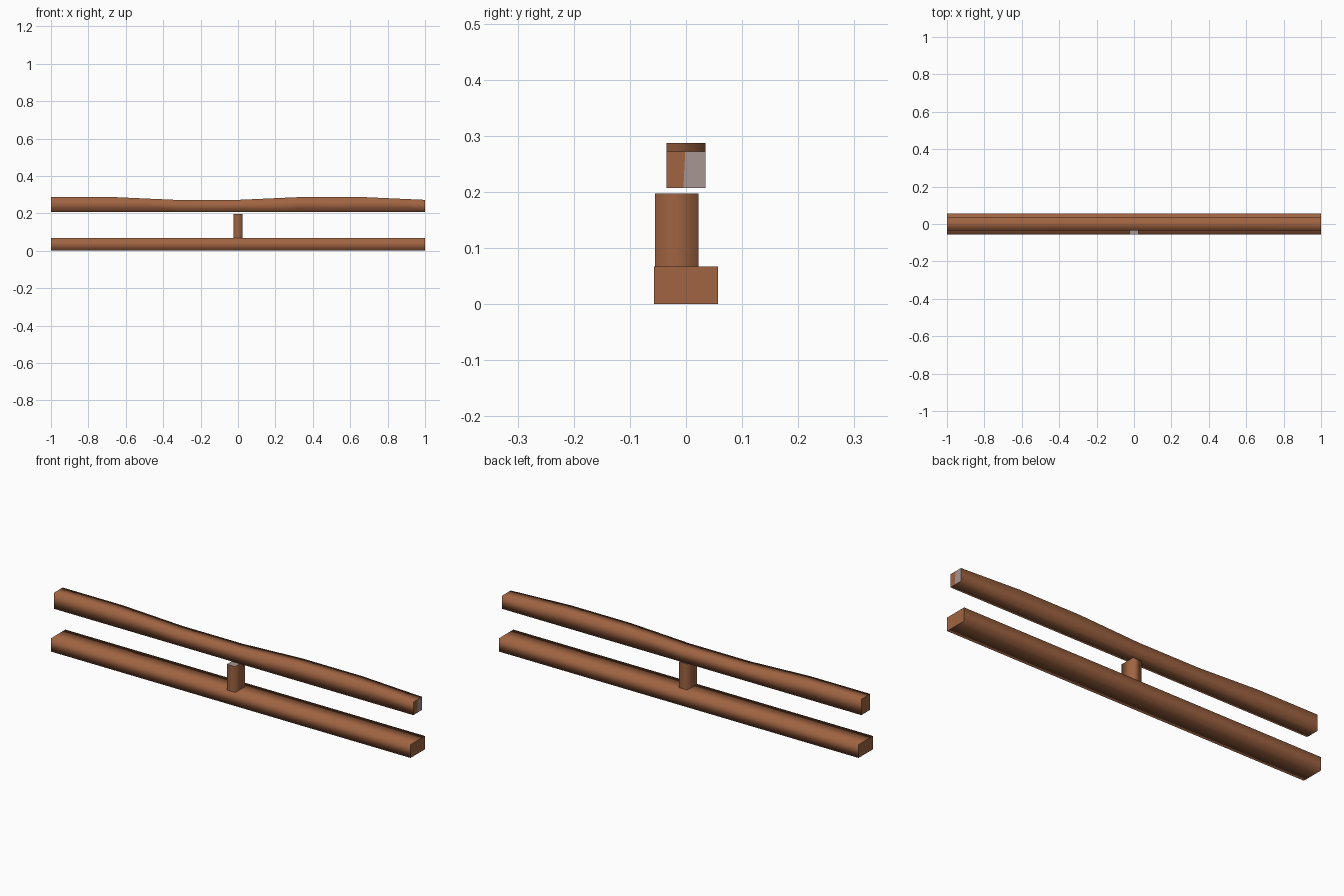
import bpy, bmesh
from mathutils import Vector

if "Cube" in bpy.data.objects:
    bpy.data.objects.remove(bpy.data.objects["Cube"])


def material(name, rgb):
    m = bpy.data.materials.new(name)
    m.diffuse_color = (*rgb, 1)
    m.use_nodes = True
    m.node_tree.nodes["Principled BSDF"].inputs["Base Color"].default_value = m.diffuse_color
    return m


brown = material("brown wood", (0.35, 0.127, 0.054))
grey = material("grey worn wood", (0.386, 0.305, 0.29))


def loft(name, rings):
    """Join a row of four-cornered rings into a closed bar: soft sides, flat ends."""
    bm = bmesh.new()
    loops = [[bm.verts.new(p) for p in r] for r in rings]
    for a, b in zip(loops, loops[1:]):
        for i in range(4):
            j = (i + 1) % 4
            bm.faces.new((a[i], a[j], b[j], b[i])).smooth = True
    ends = [bm.faces.new(loops[0][::-1]), bm.faces.new(loops[-1])]
    for f in ends:
        for e in f.edges:
            e.smooth = False
    bmesh.ops.recalc_face_normals(bm, faces=bm.faces)
    ob = bpy.data.objects.new(name, bpy.data.meshes.new(name))
    bpy.context.collection.objects.link(ob)
    ob.data.materials.append(brown)
    ob.data.materials.append(grey)
    return ob, bm, ends


def finish(ob, bm):
    bm.to_mesh(ob.data)
    bm.free()


def ring_x(x, y, z0, z1):
    return [(x, -y, z0), (x, y, z0), (x, y, z1), (x, -y, z1)]


# Bottom beam
ob, bm, _ = loft("bottom_beam", [ring_x(x, 0.057, 0, 0.067) for x in (-1, 1)])
finish(ob, bm)

# Short centre post with a grey cut top
ob, bm, ends = loft("centre_post", [
    [(-0.023, -0.055, z), (0.023, -0.055, z), (0.023, 0.022, z), (-0.023, 0.022, z)]
    for z in (0.066, 0.197)])
ends[1].material_index = 1
finish(ob, bm)

# Top rail with a wavy upper side
tops = (0.287, 0.287, 0.272, 0.272, 0.287, 0.287, 0.272)
ob, bm, ends = loft("top_rail", [
    ring_x(-1 + i / 3, 0.035, 0.207, t) for i, t in enumerate(tops)])
# Right end is split, its back half grey
end = ends[1]
bmesh.ops.bisect_plane(bm, geom=[end, *end.edges, *end.verts],
                       plane_co=Vector((1, -0.003, 0.24)),
                       plane_no=Vector((0, 1, -0.05)))
for f in bm.faces:
    c = f.calc_center_median()
    if c.x > 0.999 and c.y > 0:
        f.material_index = 1
finish(ob, bm)
